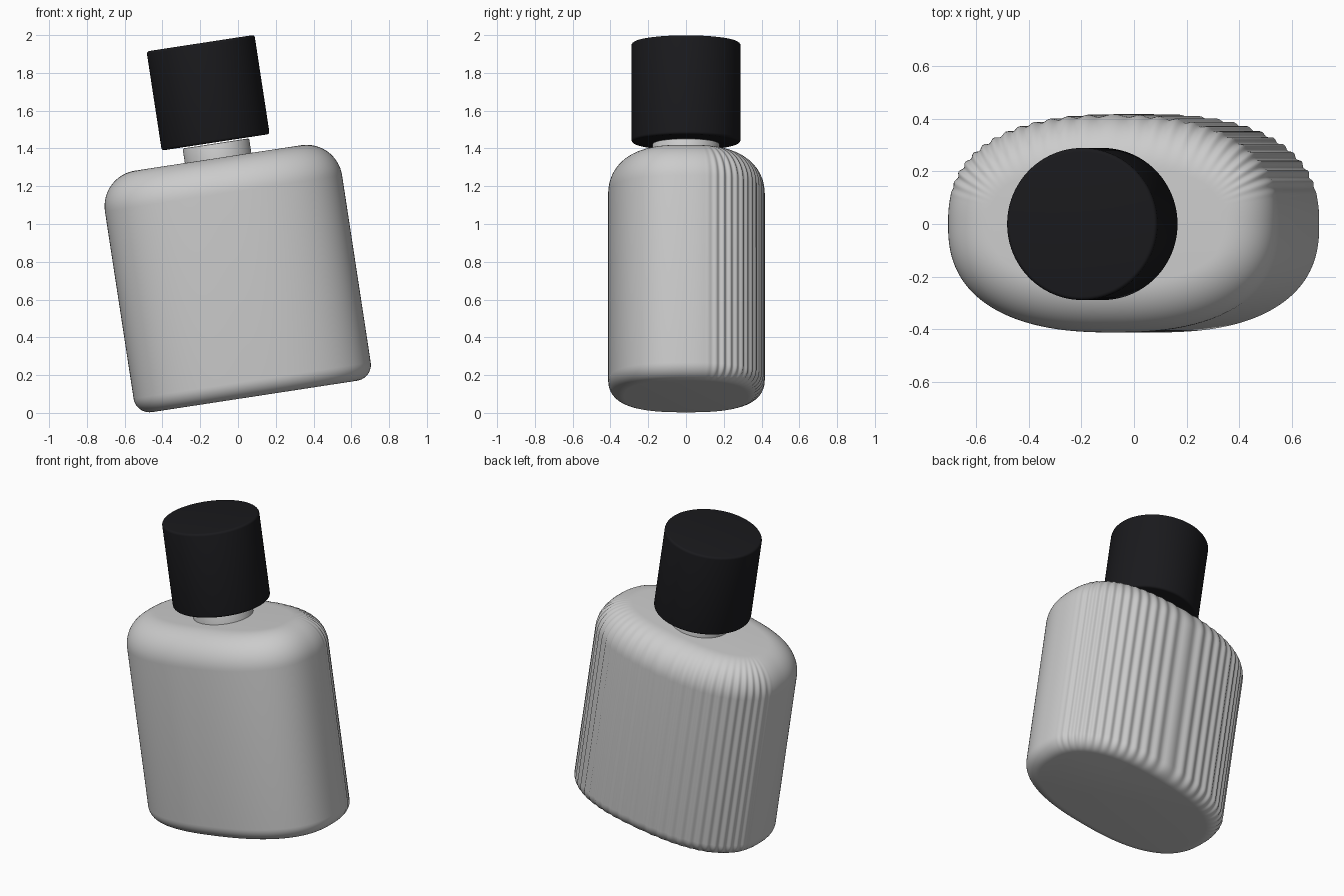
import bpy, bmesh, math

if "Cube" in bpy.data.objects:
    bpy.data.objects.remove(bpy.data.objects["Cube"])

TILT = math.radians(-8.7)   # whole bottle leans to the left
CX = 0.10                   # bottle axis in the leaning frame
A, B, N = 0.635, 0.412, 2.45  # half width, half depth, superellipse power
SEG = 480
RIBS, RIB_H = 60, 0.005


def finish(bm, name, angle=40, mat=None):
    bmesh.ops.recalc_face_normals(bm, faces=bm.faces)
    me = bpy.data.meshes.new(name)
    bm.to_mesh(me)
    bm.free()
    ob = bpy.data.objects.new(name, me)
    bpy.context.collection.objects.link(ob)
    ob.rotation_euler = (0, TILT, 0)
    if mat:
        me.materials.append(mat)
    bpy.ops.object.select_all(action='DESELECT')
    ob.select_set(True)
    bpy.context.view_layer.objects.active = ob
    bpy.ops.object.shade_smooth_by_angle(angle=math.radians(angle))
    return ob


def loft(rings):
    """Skin a stack of closed rings and cap both ends."""
    bm = bmesh.new()
    vs = [[bm.verts.new(p) for p in r] for r in rings]
    n = len(vs[0])
    for lo, hi in zip(vs, vs[1:]):
        for i in range(n):
            j = (i + 1) % n
            bm.faces.new((lo[i], lo[j], hi[j], hi[i]))
    bm.faces.new(vs[0][::-1])
    bm.faces.new(vs[-1])
    return bm


def spow(v, p):
    return math.copysign(abs(v) ** p, v)


def body_ring(z, inset, rib):
    pts = []
    for i in range(SEG):
        t = 2 * math.pi * i / SEG
        c, s = math.cos(t), math.sin(t)
        x, y = A * spow(c, 2 / N), B * spow(s, 2 / N)
        # outward normal of the superellipse
        nx, ny = spow(x / A, N - 1) / A, spow(y / B, N - 1) / B
        l = math.hypot(nx, ny)
        # vertical ribs only on the back, fading in around the sides
        deg = math.degrees(math.asin(max(-1, min(1, s))))
        fade = max(0, min(1, (deg - 10) / 12))
        d = -inset + RIB_H * rib * fade * math.cos(RIBS * t)
        pts.append((CX + x + nx / l * d, y + ny / l * d, z))
    return pts


# Body: flat base, small lower rounding, large shoulder rounding
Z0, Z1, R0, R1 = 0.073, 1.35, 0.085, 0.19
rings = []
for k in range(11):
    a = math.pi / 2 * k / 10
    rings.append(body_ring(Z0 + R0 * (1 - math.cos(a)), R0 * (1 - math.sin(a)), math.sin(a)))
for k in range(17):
    a = math.pi / 2 * k / 16
    rings.append(body_ring(Z1 - R1 + R1 * math.sin(a), R1 * (1 - math.cos(a)), math.cos(a)))
finish(loft(rings), "bottle_body")


def turned(name, profile, seg=96, mat=None):
    rings = [[(CX + r * math.cos(2 * math.pi * i / seg), r * math.sin(2 * math.pi * i / seg), z)
              for i in range(seg)] for r, z in profile]
    return finish(loft(rings), name, mat=mat)


# Neck
turned("neck", [(0.178, 1.30), (0.178, 1.42), (0.175, 1.426), (0.17, 1.428)])

# Cap with softly eased rims
black = bpy.data.materials.new("cap_black")
black.diffuse_color = (0.01, 0.01, 0.012, 1)
black.use_nodes = True
black.node_tree.nodes["Principled BSDF"].inputs["Base Color"].default_value = black.diffuse_color
R, E, LO, HI = 0.289, 0.014, 1.434, 1.965
steps = [math.pi / 2 * k / 4 for k in range(5)]
prof = [(R - E + E * math.sin(a), LO + E - E * math.cos(a)) for a in steps]
prof += [(R - E + E * math.cos(a), HI - E + E * math.sin(a)) for a in steps]
turned("cap", prof, mat=black)
